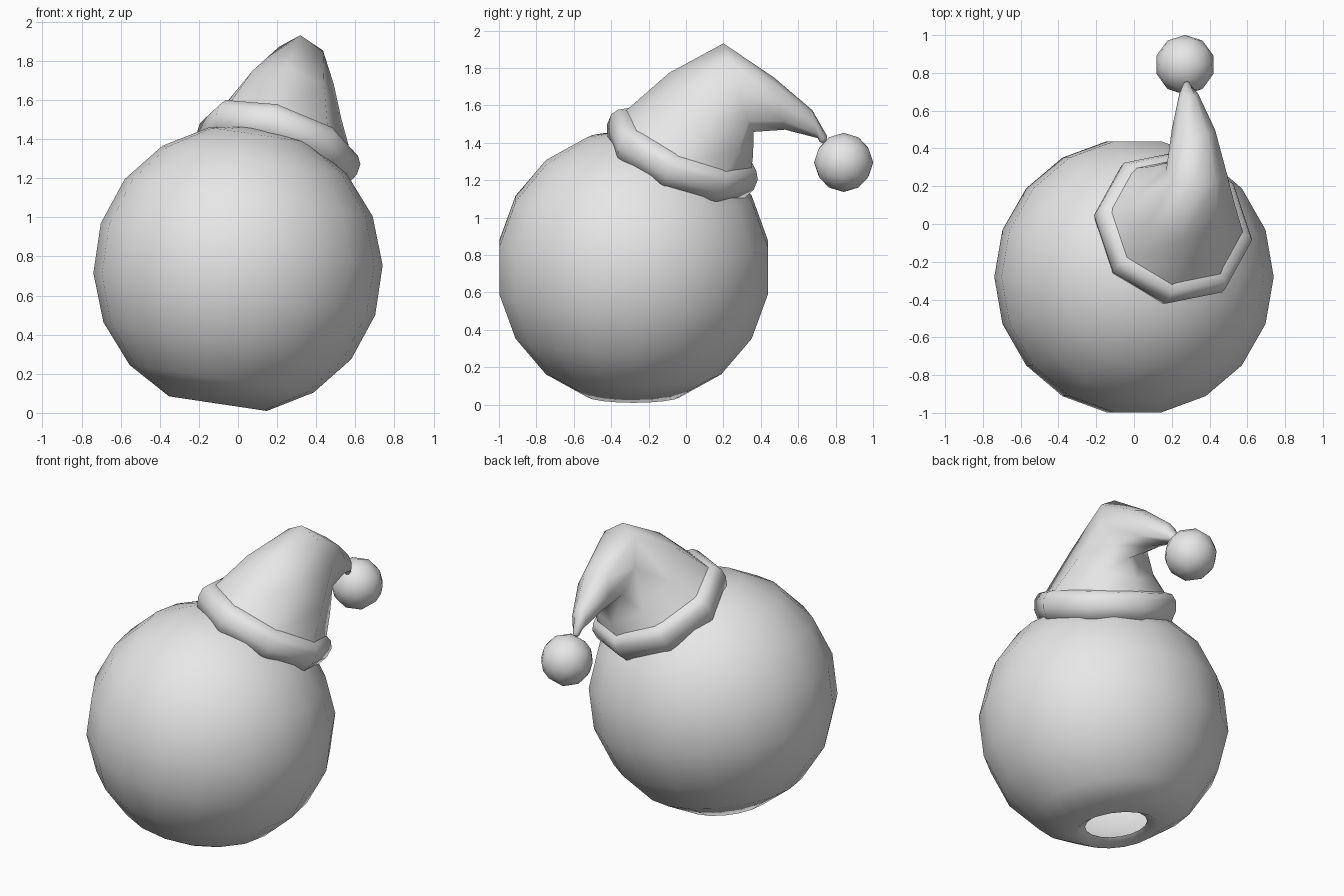
import bpy, bmesh, math
from mathutils import Vector as V

if "Cube" in bpy.data.objects:
    bpy.data.objects.remove(bpy.data.objects["Cube"])

grey = bpy.data.materials.new("plain_grey")
grey.diffuse_color = (0.8, 0.8, 0.8, 1)
grey.use_nodes = True
grey.node_tree.nodes["Principled BSDF"].inputs["Base Color"].default_value = grey.diffuse_color


def finish(name, bm):
    me = bpy.data.meshes.new(name)
    bm.normal_update()
    bm.to_mesh(me)
    bm.free()
    me.materials.append(grey)
    for p in me.polygons:
        p.use_smooth = True
    ob = bpy.data.objects.new(name, me)
    bpy.context.collection.objects.link(ob)
    return ob


def loft(name, rings, n, phase=0.0, tip=None):
    """Skin rings given as (centre, u, v), optionally closed by a tip point."""
    bm = bmesh.new()
    loops = []
    for c, u, v in rings:
        angles = [phase + 2 * math.pi * i / n for i in range(n)]
        loops.append([bm.verts.new(V(c) + V(u) * math.cos(a) + V(v) * math.sin(a)) for a in angles])
    for a, b in zip(loops, loops[1:]):
        for i in range(n):
            j = (i + 1) % n
            bm.faces.new((a[i], a[j], b[j], b[i]))
    if tip is not None:
        t = bm.verts.new(V(tip))
        for i in range(n):
            bm.faces.new((loops[-1][i], loops[-1][(i + 1) % n], t))
    return finish(name, bm)


# Round body: tilted 18-sided ball with a small dented opening underneath
R, centre, tilt = 0.74, V((0, -0.28, 0.735)), math.radians(8.5)
axis = V((math.sin(tilt), 0, math.cos(tilt)))
side, back = V((math.cos(tilt), 0, -math.sin(tilt))), V((0, 1, 0))
profile = [(0.185, -0.655)]
for k in range(8, 0, -1):
    a = math.radians(20 * k)
    profile.append((R * math.sin(a), R * math.cos(a)))
loft("ball_body", [(centre + axis * h, side * r, back * r) for r, h in profile],
     18, tip=centre + axis * R)

# Hat frame: leans out from the ball centre
hat = V((0.21, -0.015, 1.36))
up = (hat - centre).normalized()
hu = (V((1, 0, 0)) - up * up.x).normalized()
hv = up.cross(hu)
phase = math.radians(-4)

# Rounded hat brim
brim = [(0.36, -0.11), (0.405, -0.10), (0.43, -0.04), (0.43, 0.02), (0.405, 0.06), (0.35, 0.075)]
loft("hat_brim", [(hat + up * h, hu * r, hv * r) for r, h in brim], 8, phase)

# Hat cone: rises to a peak, then folds over backwards
cone = [
    (hat + up * 0.04, hu * 0.38, hv * 0.38),
    ((0.27, 0.135, 1.555), (0.26, 0, -0.07), (0, 0.225, -0.215)),
    ((0.33, 0.28, 1.695), (0.16, 0, -0.03), (0, 0.08, -0.235)),
    ((0.315, 0.50, 1.61), (0.115, 0, 0), (0, 0.03, -0.14)),
    ((0.29, 0.69, 1.50), (0.05, 0, 0), (0, 0.015, -0.075)),
    ((0.28, 0.735, 1.42), (0.02, 0, 0), (0, -0.02, -0.015)),
]
loft("hat_cone", cone, 8, phase, tip=(0.28, 0.745, 1.39))

# Pompom at the tip of the hat
bm = bmesh.new()
bmesh.ops.create_icosphere(bm, subdivisions=2, radius=0.158)
bmesh.ops.translate(bm, verts=bm.verts, vec=(0.27, 0.843, 1.295))
finish("pompom", bm)
